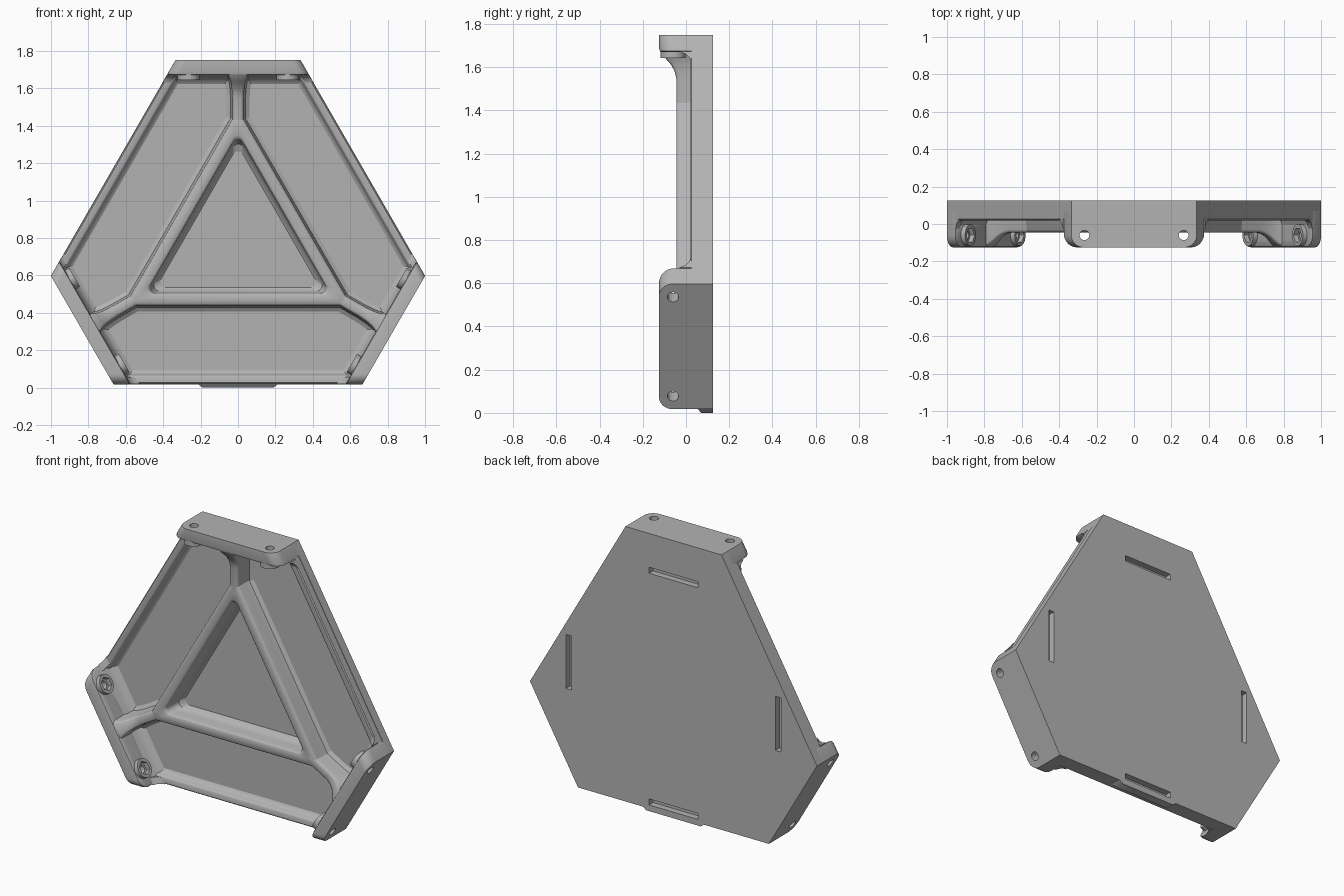
import bpy, bmesh
from math import sin, cos, pi, radians, sqrt

if "Cube" in bpy.data.objects:
    bpy.data.objects.remove(bpy.data.objects["Cube"], do_unlink=True)

ZC = 0.788                 # height of the three-fold centre
R_SHORT, R_LONG = 0.962, 0.768
HALF_SHORT, HALF_LONG = 0.335, 0.665
BACK, FLOOR, RIM, RIB, FRONT = 0.125, 0.07, 0.02, -0.045, -0.125
SLOPE = 1 / sqrt(3)

grey = bpy.data.materials.new("light_grey")
grey.use_nodes = True
grey.diffuse_color = (0.45, 0.45, 0.45, 1)
grey.node_tree.nodes["Principled BSDF"].inputs["Base Color"].default_value = (0.45, 0.45, 0.45, 1)


def place(p, a):
    """Local (radius, tangent, y) to world, turned by angle a from straight up."""
    r, t, y = p
    return (r * sin(a) + t * cos(a), y, ZC + r * cos(a) - t * sin(a))


def loft(name, sections, a=0.0, ring=False):
    """Skin closed sections; cap the ends, or join last to first for a ring."""
    bm = bmesh.new()
    rows = [[bm.verts.new(place(p, a)) for p in s] for s in sections]
    pairs = list(zip(rows, rows[1:]))
    if ring:
        pairs.append((rows[-1], rows[0]))
    else:
        bm.faces.new(rows[0])
        bm.faces.new(rows[-1])
    for u, v in pairs:
        n = len(u)
        for i in range(n):
            j = (i + 1) % n
            bm.faces.new((u[i], u[j], v[j], v[i]))
    bmesh.ops.recalc_face_normals(bm, faces=bm.faces)
    mesh = bpy.data.meshes.new(name)
    bm.to_mesh(mesh)
    bm.free()
    mesh.materials.append(grey)
    ob = bpy.data.objects.new(name, mesh)
    bpy.context.collection.objects.link(ob)
    return ob


def activate(ob):
    bpy.ops.object.select_all(action='DESELECT')
    ob.select_set(True)
    bpy.context.view_layer.objects.active = ob


def cut(ob, cutters):
    for c in cutters:
        c.hide_render = True
        m = ob.modifiers.new("cut", 'BOOLEAN')
        m.operation, m.object, m.solver = 'DIFFERENCE', c, 'EXACT'
        activate(ob)
        bpy.ops.object.modifier_apply(modifier=m.name)
        bpy.data.objects.remove(c, do_unlink=True)


def rod(name, r0, r1, t, y, rad, n, a):
    """Cylinder along the radial direction."""
    circle = [(t + rad * cos(2 * pi * i / n), y + rad * sin(2 * pi * i / n)) for i in range(n)]
    return loft(name, [[(r, *p) for p in circle] for r in (r0, r1)], a)


def box(name, x, z, hx, hz, y0, y1):
    corners = [(-hx, -hz), (hx, -hz), (hx, hz), (-hx, hz)]
    return loft(name, [[(z + v - ZC, x + u, y) for u, v in corners] for y in (y0, y1)])


# Back plate: six-sided, with four blind slots
outline = []
for k in range(3):
    for t in (-HALF_SHORT, HALF_SHORT):
        x, _, z = place((R_SHORT, t, 0), k * 2 * pi / 3)
        outline.append((z - ZC, x))
plate = loft("back_plate", [[(*p, y) for p in outline] for y in (FLOOR, BACK)])
cut(plate, [box("slot", sin(q) * 0.73, ZC + cos(q) * 0.73,
                0.17 if k % 2 == 0 else 0.019, 0.019 if k % 2 == 0 else 0.17,
                0.085, BACK + 0.05)
            for k in range(4) for q in [k * pi / 2]])

# Chamfered swelling under the bottom slot
loft("bottom_pad", [
    [(-w, -0.22, 0.05), (-w, 0.22, 0.05), (-w, 0.22, BACK), (-w, -0.22, BACK)]
    if w < 0.77 else
    [(-w, -0.19, 0.07), (-w, 0.19, 0.07), (-w, 0.19, BACK), (-w, -0.19, BACK)]
    for w in (0.765, ZC)])

# Triangular rib ring with flared feet
rib_profile = [(0.25, 0.072), (0.272, 0.055), (0.281, RIM), (0.284, -0.03), (0.287, -0.039),
               (0.295, RIB), (0.338, RIB), (0.346, -0.039), (0.349, -0.03), (0.352, RIM),
               (0.361, 0.055), (0.385, 0.072)]


def triangle(d, y, rr=0.03, n=8):
    pts = []
    for k in range(3):
        c = k * 2 * pi / 3
        for i in range(n + 1):
            q = c - pi / 3 + i * 2 * pi / 3 / n
            pts.append((2 * (d - rr) * cos(c) + rr * cos(q), 2 * (d - rr) * sin(c) + rr * sin(q), y))
    return pts


loft("triangle_rib", [triangle(d, y) for d, y in rib_profile], ring=True)


def block_section(r, inset=0.0):
    """End block outline with rounded front corners."""
    w = HALF_SHORT + (R_SHORT - r) * SLOPE - inset
    f, rad, n = FRONT + inset, 0.065, 8
    arc = [(w - rad + rad * cos(q), f + rad - rad * sin(q))
           for q in [i * pi / 2 / n for i in range(n + 1)]]
    half = [(w, FLOOR + 0.005)] + arc
    return [(r, t, y) for t, y in half] + [(r, -t, y) for t, y in reversed(half)]


def spoke_section(r, yf, hw):
    half = [(hw + 0.035, 0.072), (hw + 0.01, 0.055), (hw + 0.002, RIM), (hw, yf + 0.015),
            (hw - 0.004, yf + 0.005), (hw - 0.012, yf)]
    return [(r, t, y) for t, y in half] + [(r, -t, y) for t, y in reversed(half)]


rim_profile = [(0, 0.075), (0, 0.026), (0.006, RIM), (0.036, RIM), (0.043, 0.024),
               (0.047, 0.034), (0.051, 0.052), (0.06, 0.064), (0.078, 0.073)]
foot_profile = [(0.83, 0.073), (0.85, 0.063), (0.866, 0.043), (0.874, 0.02), (0.886, -0.02),
                (0.886, 0.073)]
corner_profile = [(0.84, 0.021), (0.858, 0.015), (0.873, 0.0), (0.884, -0.03), (0.884, 0.03)]

for k in range(3):
    a = k * 2 * pi / 3

    # End block with two bolt holes
    block = loft(f"end_block_{k}", [block_section(R_SHORT), block_section(0.9),
                                    block_section(0.887, 0.004), block_section(0.882, 0.013)], a)
    cut(block, [rod("bolt_hole", 0.8, 1.05, s * 0.265, -0.06, 0.026, 20, a) for s in (-1, 1)])

    # Bosses with six-sided nut pockets
    for s in (-1, 1):
        boss = rod(f"nut_boss_{k}_{'a' if s < 0 else 'b'}", 0.856, 0.89, s * 0.265, -0.06, 0.058, 32, a)
        cut(boss, [rod("nut_pocket", 0.8, 0.882, s * 0.265, -0.06, 0.042, 6, a),
                   rod("bolt_hole", 0.8, 1.05, s * 0.265, -0.06, 0.026, 20, a)])

    # Fillets where the block meets the floor and the rims
    loft(f"block_foot_{k}", [[(r, t, y) for r, y in foot_profile] for t in (-0.36, 0.36)], a)
    for s in (-1, 1):
        loft(f"rim_corner_{k}", [[(r, s * (HALF_SHORT + (R_SHORT - r) * SLOPE - e), y)
                                  for r, y in corner_profile] for e in (0.001, 0.045)], a)

    # Spoke from the triangle to the block, rising at its end
    loft(f"spoke_{k}", [spoke_section(*s) for s in (
        (0.6, RIB, 0.03), (0.76, RIB, 0.03), (0.795, -0.053, 0.032), (0.825, -0.07, 0.035),
        (0.85, -0.092, 0.04), (0.87, -0.11, 0.048), (0.89, -0.119, 0.06))], a)

    # Low rim along the long edge
    loft(f"edge_rim_{k}", [[(R_LONG - d, t, y) for d, y in rim_profile]
                           for t in (-HALF_LONG, HALF_LONG)], a + pi / 3)

# Smooth the rounded surfaces and keep the hard edges
for ob in list(bpy.context.collection.objects):
    if ob.type == 'MESH' and grey.name in ob.data.materials:
        activate(ob)
        bpy.ops.object.shade_smooth_by_angle(angle=radians(40))
